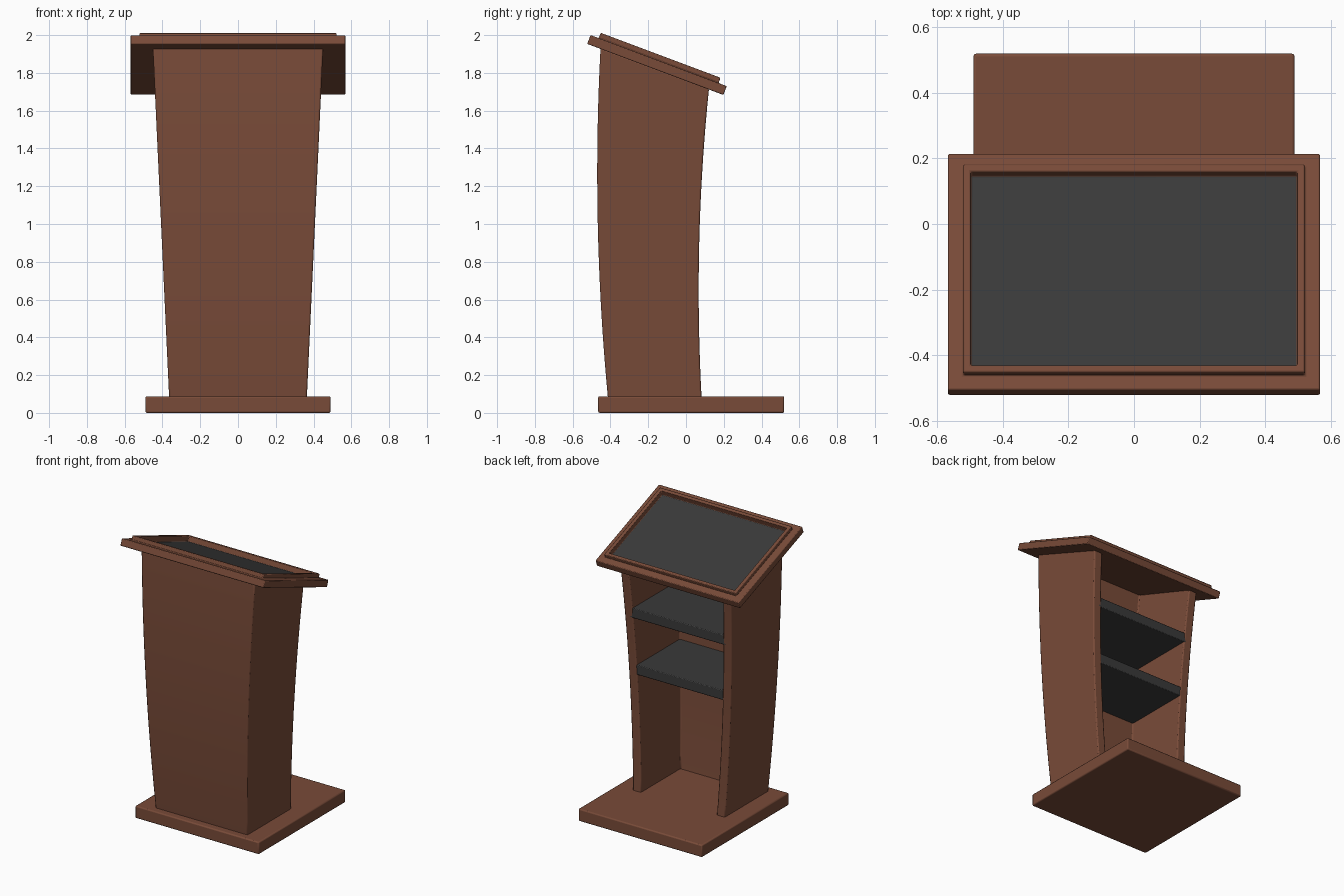
import bpy, bmesh, math
from mathutils import Matrix

cube = bpy.data.objects.get("Cube")
if cube:
    bpy.data.objects.remove(cube, do_unlink=True)


def material(name, rgb):
    m = bpy.data.materials.new(name)
    m.use_nodes = True
    m.diffuse_color = (*rgb, 1)
    bsdf = next(n for n in m.node_tree.nodes if n.type == 'BSDF_PRINCIPLED')
    bsdf.inputs["Base Color"].default_value = (*rgb, 1)
    bsdf.inputs["Roughness"].default_value = 0.6
    return m


wood = material("brown wood", (0.19, 0.07, 0.04))
dark = material("dark grey", (0.042, 0.042, 0.042))


def finish(name, bm, mats, bevel):
    bmesh.ops.recalc_face_normals(bm, faces=bm.faces)
    mesh = bpy.data.meshes.new(name)
    bm.to_mesh(mesh)
    bm.free()
    ob = bpy.data.objects.new(name, mesh)
    bpy.context.collection.objects.link(ob)
    for m in mats:
        mesh.materials.append(m)
    mod = ob.modifiers.new("soft_edges", 'BEVEL')
    mod.width, mod.segments = bevel, 2
    mod.limit_method, mod.angle_limit = 'ANGLE', math.radians(40)
    bpy.ops.object.select_all(action='DESELECT')
    ob.select_set(True)
    bpy.context.view_layer.objects.active = ob
    bpy.ops.object.shade_smooth_by_angle(angle=math.radians(30))
    return ob


def box(lo, hi):
    bm = bmesh.new()
    size = [b - a for a, b in zip(lo, hi)]
    mid = [(a + b) / 2 for a, b in zip(lo, hi)]
    bmesh.ops.create_cube(bm, size=1, matrix=Matrix.Translation(mid) @ Matrix.Diagonal((*size, 1)))
    return bm


# Body outline as functions of height
SIDE, PANEL = 0.065, 0.05
TILT = math.atan2(0.27, 0.72)
DESK_Y, DESK_Z, DESK_T = -0.145, 1.865, 0.05


def half_width(z):
    return 0.365 + 0.0465 * (z - 0.09)


def front(z):
    return -0.47 + 0.04 * (z - 1.27) ** 2


def back(z):
    return 0.067 + 0.048 * (z - 0.65) ** 2


def inner_front(z):
    return front(z) + PANEL


def desk_underside(y):
    return DESK_Z - DESK_T / math.cos(TILT) - math.tan(TILT) * (y - DESK_Y) + 0.005


# Floor plate
finish("base", box((-0.49, -0.465, 0), (0.49, 0.52, 0.088)), [wood], 0.008)

# Curved, flared body: front panel and two sides, open at the back
columns = [(-1, 0, front), (1, 0, front), (1, 0, back), (1, SIDE, back),
           (1, SIDE, inner_front), (-1, SIDE, inner_front), (-1, SIDE, back), (-1, 0, back)]
bm = bmesh.new()
LEVELS = 18
grid = []
for sign, inset, depth in columns:
    top = 1.8
    for _ in range(8):
        top = desk_underside(depth(top))
    column = []
    for i in range(LEVELS + 1):
        z = 0.08 + (top - 0.08) * i / LEVELS
        column.append(bm.verts.new((sign * (half_width(z) - inset), depth(z), z)))
    grid.append(column)
for a, b in zip(grid, grid[1:] + grid[:1]):
    for i in range(LEVELS):
        bm.faces.new((a[i], b[i], b[i + 1], a[i + 1]))
for i in (0, LEVELS):
    bm.faces.new([c[i] for c in grid])
finish("body", bm, [wood], 0.008)

# Shelves between the sides
for name, z in (("lower_shelf", 0.985), ("upper_shelf", 1.395)):
    w = half_width(z) - SIDE + 0.02
    finish(name, box((-w, inner_front(z) - 0.02, z - 0.07), (w, back(z) - 0.004, z)), [dark], 0.005)

# Sloping desk with a raised frame around a recessed writing surface
bm = box((-0.568, -0.385, -DESK_T), (0.568, 0.385, 0))
bm.normal_update()
top = max(bm.faces, key=lambda f: f.normal.z)


def step(thickness, rise):
    bmesh.ops.inset_region(bm, faces=[top], thickness=thickness, depth=0)
    bmesh.ops.inset_region(bm, faces=[top], thickness=0.0005, depth=0)
    bmesh.ops.translate(bm, verts=list(top.verts), vec=(0, 0, rise))


step(0.065, 0.03)
step(0.033, -0.04)
top.material_index = 1
desk = finish("desk_top", bm, [wood, dark], 0.005)
desk.rotation_euler.x = -TILT
desk.location = (0, DESK_Y, DESK_Z)
